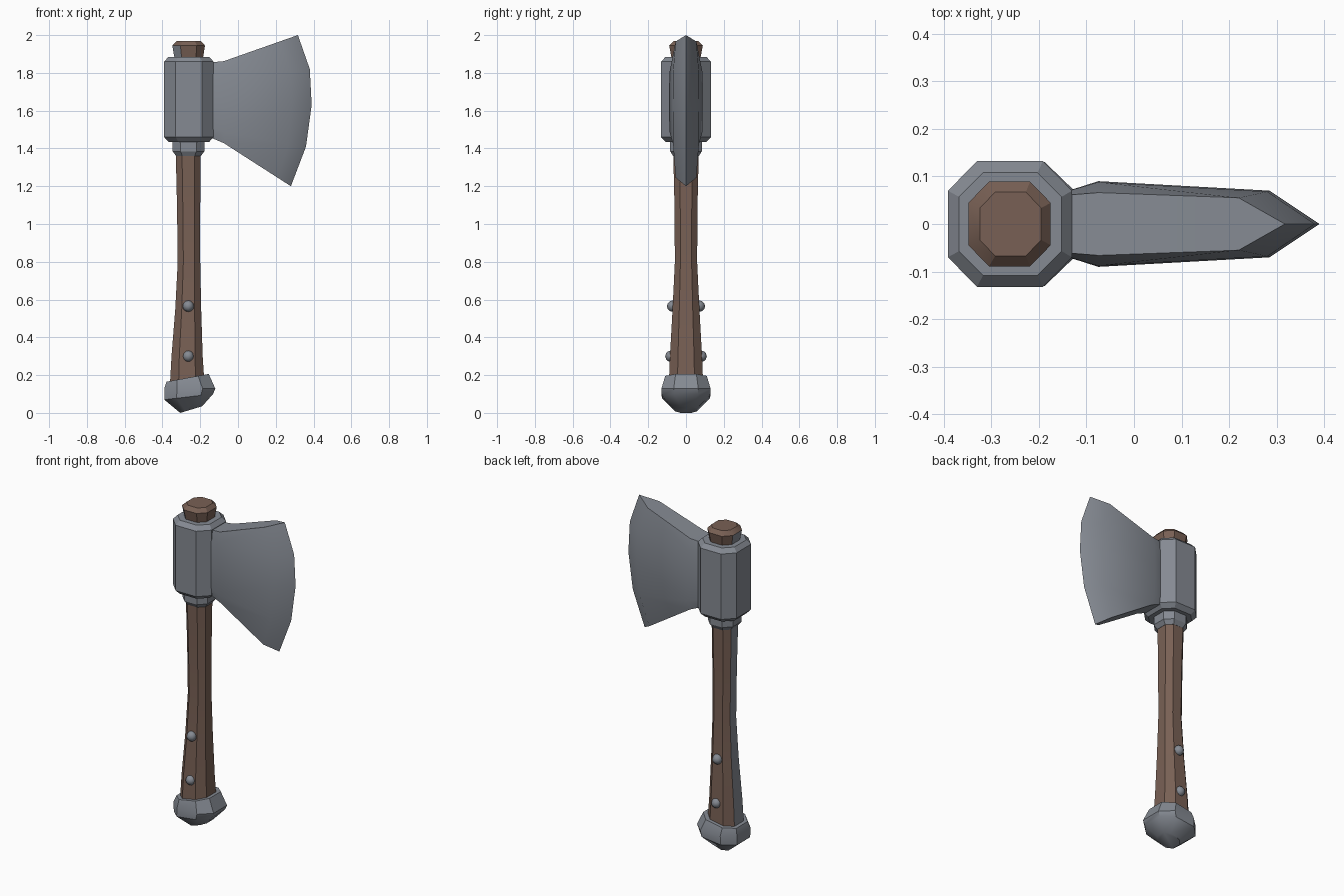
import bpy, bmesh, math
from mathutils import Vector

if "Cube" in bpy.data.objects:
    bpy.data.objects.remove(bpy.data.objects["Cube"])


def material(name, rgb):
    m = bpy.data.materials.new(name)
    m.diffuse_color = (*rgb, 1)
    m.use_nodes = True
    m.node_tree.nodes["Principled BSDF"].inputs["Base Color"].default_value = m.diffuse_color
    return m


STEEL = material("grey steel", (0.235, 0.255, 0.29))
WOOD = material("brown wood", (0.19, 0.118, 0.09))


def finish(name, bm, mats, angle, rule=None):
    bmesh.ops.remove_doubles(bm, verts=bm.verts, dist=0.0005)
    bmesh.ops.recalc_face_normals(bm, faces=bm.faces)
    bm.normal_update()
    for f in bm.faces:
        f.smooth = True
        if rule and rule(f.normal):
            f.material_index = 1
    me = bpy.data.meshes.new(name)
    bm.to_mesh(me)
    bm.free()
    for m in mats:
        me.materials.append(m)
    me.set_sharp_from_angle(angle=math.radians(angle))
    ob = bpy.data.objects.new(name, me)
    bpy.context.collection.objects.link(ob)
    return ob


def loft(name, rings, mats, k=0.5, angle=30, rule=None):
    """Octagonal loft; each ring is (x left, z left, x right, z right, y radius)."""
    outline = [(1, -k), (1, k), (k, 1), (-k, 1), (-1, k), (-1, -k), (-k, -1), (k, -1)]
    bm = bmesh.new()
    loops = []
    for xl, zl, xr, zr, ry in rings:
        loops.append([bm.verts.new(((xl + xr) / 2 + u * (xr - xl) / 2, v * ry,
                                    (zl + zr) / 2 + u * (zr - zl) / 2))
                      for u, v in outline])
    for a, b in zip(loops, loops[1:]):
        for i in range(8):
            j = (i + 1) % 8
            bm.faces.new((a[i], a[j], b[j], b[i]))
    bm.faces.new(loops[0])
    bm.faces.new(loops[-1])
    return finish(name, bm, mats, angle, rule)


def level(z, xl, xr, ry):
    return (xl, z, xr, z, ry)


# Wooden handle with a steel strip down its back
loft("handle", [level(0.12, -0.362, -0.175, 0.092), level(0.30, -0.352, -0.187, 0.085),
                level(0.55, -0.332, -0.195, 0.071), level(0.80, -0.319, -0.2, 0.059),
                level(1.10, -0.323, -0.2, 0.061), level(1.40, -0.33, -0.197, 0.068)],
     [WOOD, STEEL], rule=lambda n: n.x < -0.9)

# Handle end sticking out of the head
loft("handle_tip", [level(1.86, -0.333, -0.188, 0.073), level(1.945, -0.348, -0.175, 0.089),
                    level(1.968, -0.324, -0.195, 0.067)],
     [WOOD, STEEL], rule=lambda n: n.x < -0.5 and n.y < 0.4 and n.z < 0.3)

# Collar below the head
loft("collar", [level(1.36, -0.328, -0.196, 0.068), level(1.385, -0.346, -0.178, 0.084),
                level(1.46, -0.346, -0.178, 0.084)], [STEEL])

# Tilted pommel
loft("pommel", [(-0.306, 0.0, -0.19, 0.035, 0.058), (-0.39, 0.07, -0.132, 0.1, 0.128),
                (-0.39, 0.13, -0.12, 0.128, 0.13), (-0.378, 0.165, -0.155, 0.206, 0.11)],
     [STEEL], angle=35)

# Head socket with bevelled rims
loft("head_socket", [level(1.435, -0.368, -0.152, 0.108), level(1.46, -0.391, -0.13, 0.132),
                     level(1.86, -0.391, -0.13, 0.132), level(1.885, -0.368, -0.152, 0.108)],
     [STEEL], k=0.53)

# Blade: columns run from socket to cutting edge, rows (x, y, z) from bottom to top
columns = [
    [(-0.15, y, z) for y, z in [(.06, 1.46), (.066, 1.51), (.066, 1.65), (.066, 1.79), (.06, 1.855)]],
    [(-0.075, y, z) for y, z in [(.064, 1.428), (.088, 1.49), (.09, 1.645), (.088, 1.8), (.066, 1.862)]],
    [(.21, .055, 1.245), (.265, .068, 1.42), (.285, .07, 1.63), (.28, .068, 1.81), (.22, .055, 1.966)],
    [(.28, 0, 1.20), (.36, 0, 1.41), (.39, 0, 1.63), (.38, 0, 1.82), (.317, 0, 2.0)],
]
bm = bmesh.new()
sides = [[[bm.verts.new((x, s * y, z)) for x, y, z in col] for col in columns] for s in (-1, 1)]
for g in sides:
    for a, b in zip(g, g[1:]):
        for r in range(4):
            bm.faces.new((a[r], b[r], b[r + 1], a[r + 1]))
f, b = sides
for r in (0, 4):
    for c in range(3):
        bm.faces.new((f[c][r], f[c + 1][r], b[c + 1][r], b[c][r]))
bm.faces.new(f[0] + b[0][::-1])
finish("blade", bm, [STEEL], 42)

# Rivets on both sides of the handle
for z, y in ((0.565, 0.071), (0.30, 0.08)):
    for s, side in ((-1, "front"), (1, "back")):
        bm = bmesh.new()
        bmesh.ops.create_uvsphere(bm, u_segments=8, v_segments=6, radius=0.03)
        bmesh.ops.translate(bm, verts=bm.verts, vec=Vector((-0.263, s * y, z)))
        finish("rivet_" + side, bm, [STEEL], 50)
